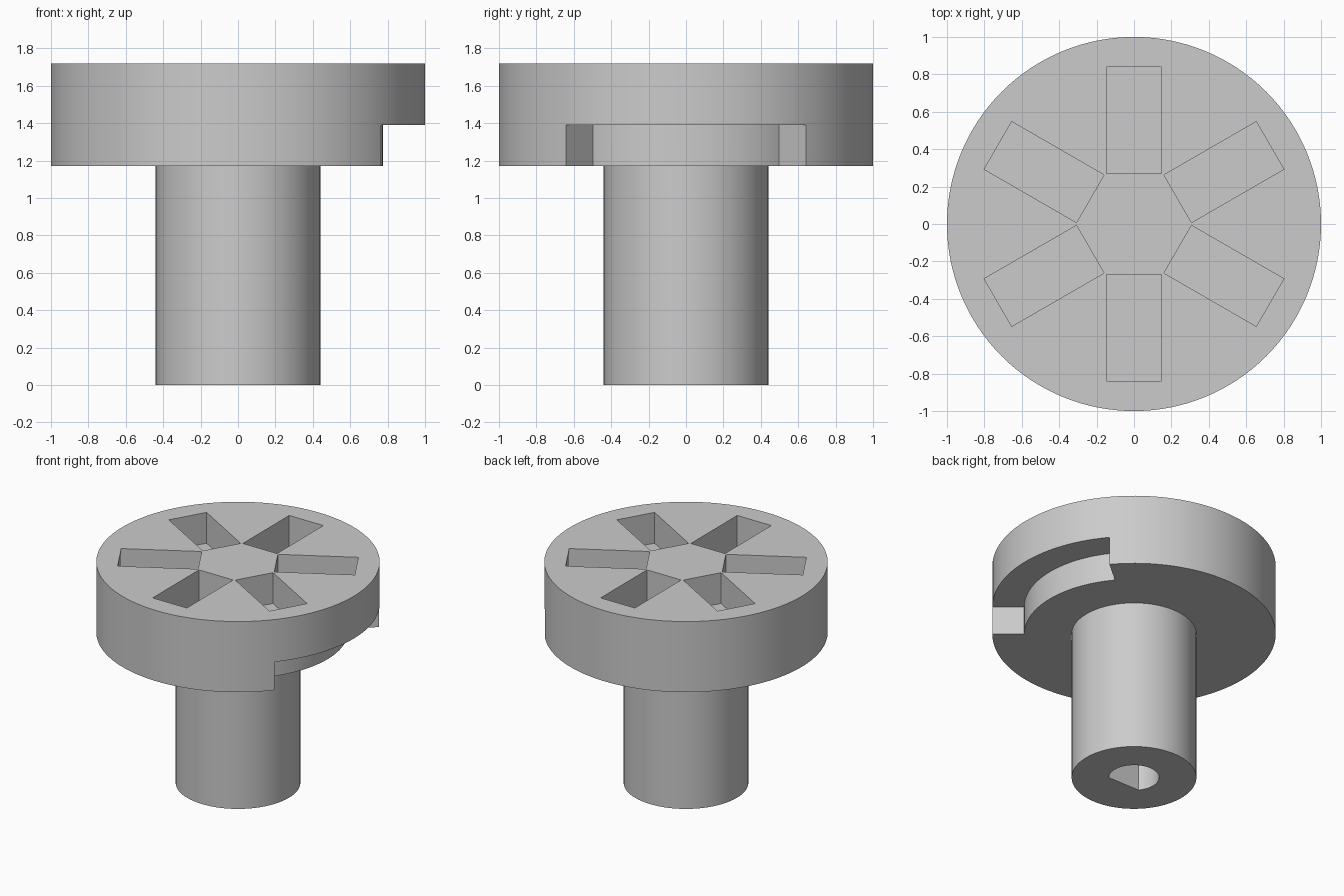
import bpy
import bmesh
from math import cos, sin, pi, radians, asin

default_cube = bpy.data.objects.get("Cube")
if default_cube:
    bpy.data.objects.remove(default_cube, do_unlink=True)

HEAD_RADIUS, HEAD_BOTTOM, HEAD_TOP = 1.0, 1.17, 1.72
STEM_RADIUS = 0.44
SEGMENTS = 128

grey = bpy.data.materials.new("light_grey")
grey.use_nodes = True
colour = (0.6, 0.6, 0.6, 1)
grey.diffuse_color = colour
grey.node_tree.nodes["Principled BSDF"].inputs["Base Color"].default_value = colour


def finish(name, bm):
    bmesh.ops.recalc_face_normals(bm, faces=bm.faces)
    mesh = bpy.data.meshes.new(name)
    bm.to_mesh(mesh)
    bm.free()
    mesh.materials.append(grey)
    obj = bpy.data.objects.new(name, mesh)
    bpy.context.collection.objects.link(obj)
    return obj


def arc(radius, start, end, steps):
    angles = [start + (end - start) * i / steps for i in range(steps + 1)]
    return [(radius * cos(a), radius * sin(a)) for a in angles]


def prism(name, outline, z0, z1):
    bm = bmesh.new()
    base = bm.faces.new([bm.verts.new((x, y, z0)) for x, y in outline])
    side = bmesh.ops.extrude_face_region(bm, geom=[base], use_keep_orig=True)
    top = [v for v in side["geom"] if isinstance(v, bmesh.types.BMVert)]
    bmesh.ops.translate(bm, verts=top, vec=(0, 0, z1 - z0))
    return finish(name, bm)


def lathe(name, profile):
    bm = bmesh.new()
    rings = [[bm.verts.new((x, y, z)) for x, y in arc(r, 0, 2 * pi, SEGMENTS)[:-1]]
             for r, z in profile]
    for low, high in zip(rings, rings[1:]):
        for i in range(SEGMENTS):
            j = (i + 1) % SEGMENTS
            bm.faces.new((low[i], low[j], high[j], high[i]))
    bm.faces.new(rings[0])
    bm.faces.new(rings[-1])
    return finish(name, bm)


def cut(obj, cutter):
    cutter.hide_render = True
    mod = obj.modifiers.new(cutter.name, "BOOLEAN")
    mod.operation = "DIFFERENCE"
    mod.solver = "EXACT"
    mod.object = cutter
    bpy.context.view_layer.objects.active = obj
    bpy.ops.object.modifier_apply(modifier=mod.name)
    bpy.data.objects.remove(cutter, do_unlink=True)


# Turned head and stem
knob = lathe("knob_body", [(STEM_RADIUS, 0), (STEM_RADIUS, HEAD_BOTTOM),
                           (HEAD_RADIUS, HEAD_BOTTOM), (HEAD_RADIUS, HEAD_TOP)])

# Stop notch around the lower rim
half = radians(40)
cut(knob, prism("stop_notch", arc(0.775, -half, half, 32) + arc(1.1, half, -half, 32),
                HEAD_BOTTOM - 0.1, 1.39))

# Six radial pockets in the top
for i in range(6):
    a = radians(30 + 60 * i)
    corners = [(0.27, -0.147), (0.84, -0.147), (0.84, 0.147), (0.27, 0.147)]
    outline = [(r * cos(a) - s * sin(a), r * sin(a) + s * cos(a)) for r, s in corners]
    cut(knob, prism("pocket_%d" % i, outline, HEAD_TOP - 0.24, HEAD_TOP + 0.1))

# D-shaped shaft socket in the stem, flat towards the front
flat = asin(0.64)
cut(knob, prism("shaft_socket", arc(0.177, -flat, pi + flat, 48), -0.1, 0.8))

# Smooth walls with crisp edges
bpy.ops.object.select_all(action="DESELECT")
knob.select_set(True)
bpy.context.view_layer.objects.active = knob
bpy.ops.object.shade_smooth_by_angle(angle=radians(30))
